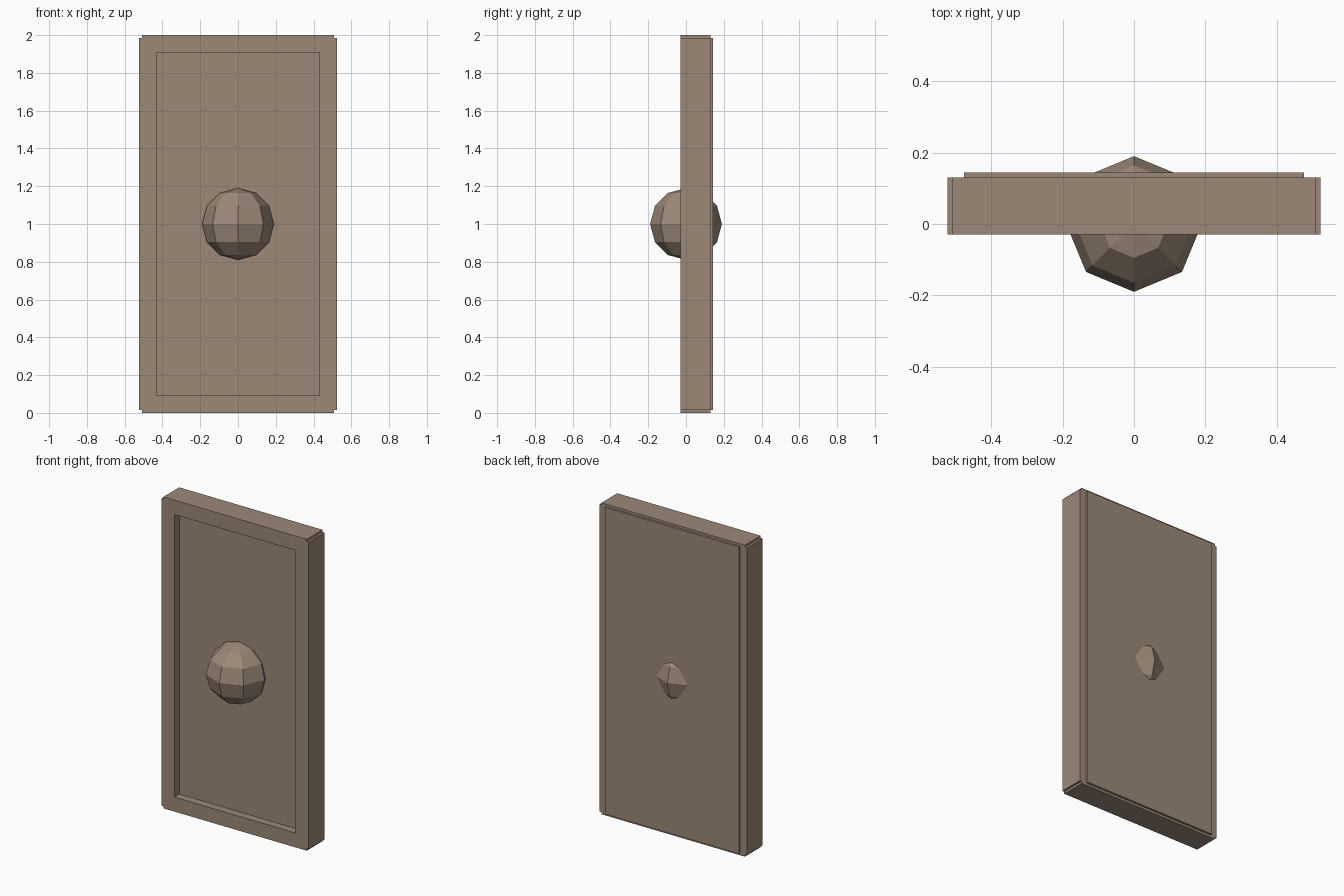
import bpy, bmesh, math

if "Cube" in bpy.data.objects:
    bpy.data.objects.remove(bpy.data.objects["Cube"], do_unlink=True)

# Single brown colour
brown = bpy.data.materials.new("brown")
brown.use_nodes = True
colour = (0.335, 0.25, 0.187, 1)
brown.diffuse_color = colour
brown.node_tree.nodes["Principled BSDF"].inputs["Base Color"].default_value = colour


def add_object(name, bm, location=(0, 0, 0)):
    bmesh.ops.recalc_face_normals(bm, faces=bm.faces)
    mesh = bpy.data.meshes.new(name)
    bm.to_mesh(mesh)
    bm.free()
    mesh.materials.append(brown)
    obj = bpy.data.objects.new(name, mesh)
    obj.location = location
    bpy.context.collection.objects.link(obj)
    return obj


# Door frame: a rectangular ring with notched outer corners, extruded in depth
HALF_W, HALF_H = 0.523, 1.0
NOTCH = 0.014
OPEN_W, OPEN_H = 0.431, 0.907
FRONT, BACK = -0.03, 0.13

bm = bmesh.new()
corners = []
for sx, sz in ((-1, -1), (1, -1), (1, 1), (-1, 1)):
    def vert(x, z):
        return bm.verts.new((sx * x, FRONT, sz * z))
    side = vert(HALF_W, HALF_H - NOTCH)
    inner = vert(HALF_W - NOTCH, HALF_H - NOTCH)
    end = vert(HALF_W - NOTCH, HALF_H)
    opening = vert(OPEN_W, OPEN_H)
    bm.faces.new((side, inner, end, opening))
    corners.append((side, end, opening))
for i, a in enumerate(corners):
    b = corners[(i + 1) % 4]
    k = 1 if i % 2 == 0 else 0      # rails join ends, stiles join sides
    bm.faces.new((a[k], b[k], b[2], a[2]))
ring = bmesh.ops.extrude_face_region(bm, geom=bm.faces[:], use_keep_orig=True)
moved = [g for g in ring["geom"] if isinstance(g, bmesh.types.BMVert)]
bmesh.ops.translate(bm, verts=moved, vec=(0, BACK - FRONT, 0))
add_object("door_frame", bm, (0, 0, HALF_H))

# Recessed panel, standing slightly proud of the frame at the back
bm = bmesh.new()
bmesh.ops.create_cube(bm, size=1)
bmesh.ops.scale(bm, verts=bm.verts, vec=(0.952, 0.124, 1.97))
add_object("door_panel", bm, (0, 0.082, HALF_H))

# Faceted knob passing through the panel
bm = bmesh.new()
bmesh.ops.create_uvsphere(bm, u_segments=8, v_segments=6, radius=0.19)
add_object("door_knob", bm, (0, 0, HALF_H))
